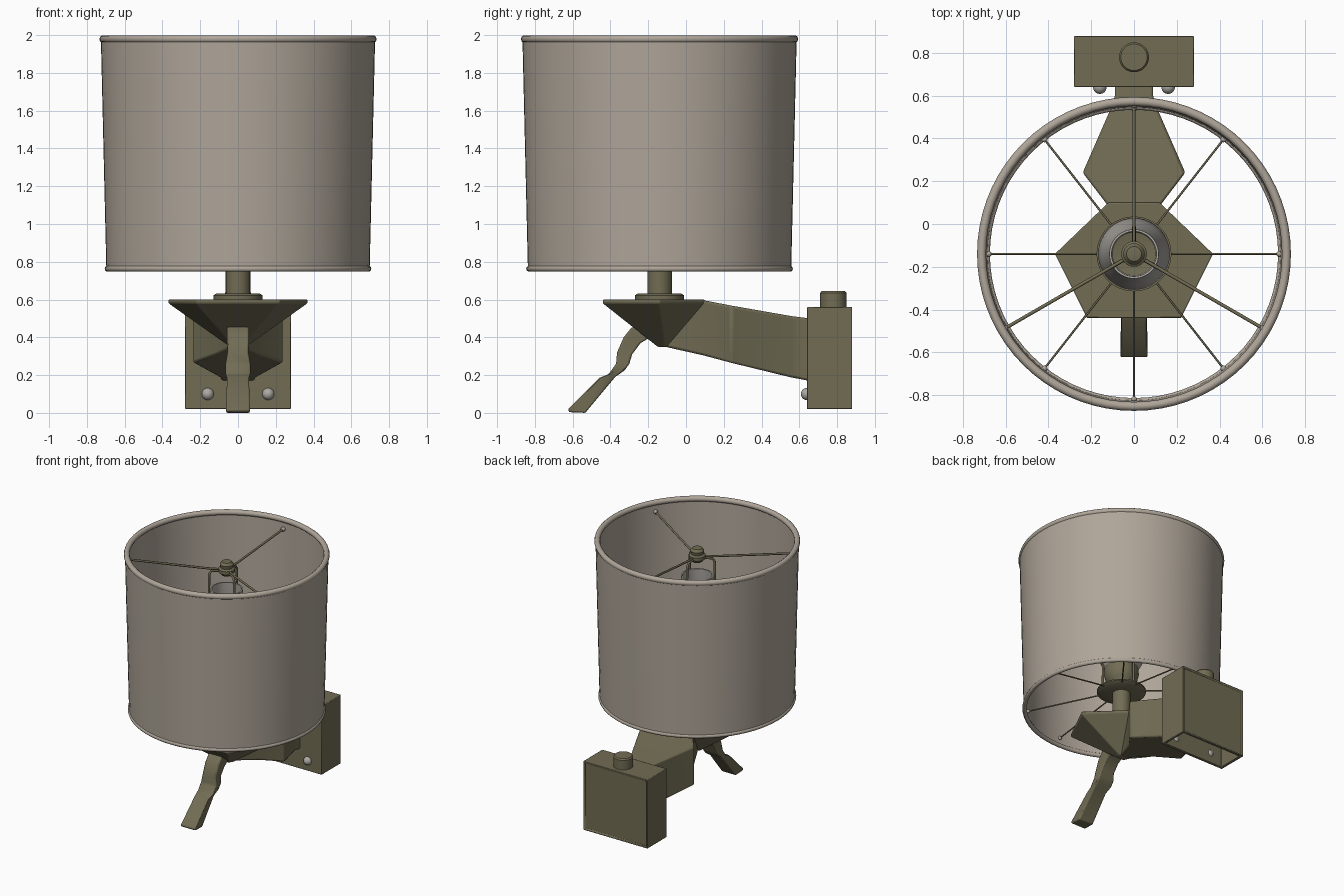
import bpy, bmesh, math
from mathutils import Vector

cube = bpy.data.objects.get("Cube")
if cube:
    bpy.data.objects.remove(cube, do_unlink=True)

CY = -0.14  # y of the lamp axis


def material(name, colour):
    m = bpy.data.materials.new(name)
    m.use_nodes = True
    m.diffuse_color = (*colour, 1)
    m.node_tree.nodes["Principled BSDF"].inputs["Base Color"].default_value = (*colour, 1)
    return m


olive = material("olive metal", (0.165, 0.15, 0.088))
linen = material("warm linen", (0.43, 0.38, 0.32))
grey = material("pale grey", (0.42, 0.40, 0.37))


def finish(name, bm, mat, angle=30, bevel=0):
    bmesh.ops.recalc_face_normals(bm, faces=bm.faces)
    mesh = bpy.data.meshes.new(name)
    bm.to_mesh(mesh)
    bm.free()
    ob = bpy.data.objects.new(name, mesh)
    bpy.context.collection.objects.link(ob)
    mesh.materials.append(mat)
    if bevel:
        mod = ob.modifiers.new("soft edges", 'BEVEL')
        mod.width, mod.segments, mod.limit_method = bevel, 2, 'ANGLE'
    bpy.ops.object.select_all(action='DESELECT')
    ob.select_set(True)
    bpy.context.view_layer.objects.active = ob
    bpy.ops.object.shade_smooth_by_angle(angle=math.radians(angle))
    return ob


def lathe(name, profile, mat, closed=False, steps=48, centre=(0, CY), angle=35):
    """Spin (radius, z) points around a vertical axis."""
    bm = bmesh.new()
    vs = [bm.verts.new((centre[0] + r, centre[1], z)) for r, z in profile]
    edges = [bm.edges.new(p) for p in zip(vs, vs[1:])]
    if closed:
        edges.append(bm.edges.new((vs[-1], vs[0])))
    bmesh.ops.spin(bm, geom=vs + edges, cent=(*centre, 0), axis=(0, 0, 1),
                   angle=math.tau, steps=steps, use_merge=True)
    bmesh.ops.remove_doubles(bm, verts=bm.verts, dist=1e-5)
    return finish(name, bm, mat, angle)


def loft(name, rings, mat, bevel=0, angle=30):
    """Skin equal-length rings of points and cap both ends."""
    bm = bmesh.new()
    rows = [[bm.verts.new(p) for p in ring] for ring in rings]
    n = len(rows[0])
    for a, b in zip(rows, rows[1:]):
        for i in range(n):
            j = (i + 1) % n
            bm.faces.new((a[i], a[j], b[j], b[i]))
    bm.faces.new(rows[0])
    bm.faces.new(rows[-1])
    return finish(name, bm, mat, angle, bevel)


def wire(name, points, radius, mat):
    curve = bpy.data.curves.new(name, 'CURVE')
    curve.dimensions = '3D'
    curve.bevel_depth, curve.bevel_resolution = radius, 1
    curve.use_fill_caps = True
    spline = curve.splines.new('POLY')
    spline.points.add(len(points) - 1)
    for p, co in zip(spline.points, points):
        p.co = (*co, 1)
    curve.materials.append(mat)
    ob = bpy.data.objects.new(name, curve)
    bpy.context.collection.objects.link(ob)


def ball(name, centre, radius, mat, scale=(1, 1, 1)):
    bm = bmesh.new()
    bmesh.ops.create_uvsphere(bm, u_segments=16, v_segments=10, radius=radius)
    bmesh.ops.scale(bm, vec=scale, verts=bm.verts)
    bmesh.ops.translate(bm, vec=centre, verts=bm.verts)
    finish(name, bm, mat, 60)


def polar(r, degrees, z):
    a = math.radians(degrees)
    return (r * math.cos(a), CY + r * math.sin(a), z)


# Drum shade with rolled rims
lathe("shade", [(0.697, 0.76), (0.726, 1.985), (0.714, 1.985), (0.685, 0.76)],
      linen, closed=True, steps=72)
for name, radius, z, thick in (("top_rim", 0.713, 1.979, 0.021), ("bottom_rim", 0.69, 0.763, 0.016)):
    ring = [(radius + thick * math.cos(k * math.pi / 5), z + thick * math.sin(k * math.pi / 5))
            for k in range(10)]
    lathe(name, ring, linen, closed=True, steps=72, angle=60)

# Shade carrier: three upper spokes with legs, eight lower spokes
for i, a in enumerate((90, -30, -150)):
    wire(f"upper_spoke_{i}", [polar(0.02, a, 1.86), polar(0.15, a, 1.865), polar(0.70, a, 1.91)], 0.008, olive)
    wire(f"carrier_leg_{i}", [polar(0.03, a, 1.85), polar(0.11, a, 1.845), polar(0.125, a, 1.82),
                              polar(0.135, a, 0.89)], 0.009, olive)
    ball(f"upper_spoke_tip_{i}", polar(0.70, a, 1.91), 0.017, linen)
for i, a in enumerate((0, 52, 90, 128, 180, 232, 270, 308)):
    wire(f"lower_spoke_{i}", [polar(0.15, a, 0.89), polar(0.68, a, 0.82)], 0.005, olive)
    ball(f"lower_spoke_tip_{i}", polar(0.68, a, 0.82), 0.014, linen)
lathe("finial", [(0, 1.82), (0.035, 1.82), (0.06, 1.845), (0.06, 1.87), (0.045, 1.88),
                 (0.05, 1.905), (0.035, 1.925), (0, 1.93)], olive, steps=24)

# Stem, drip plate, holder bowl and glass chimney
lathe("stem", [(0, 0.59), (0.13, 0.59), (0.13, 0.622), (0.115, 0.632), (0.065, 0.632),
               (0.065, 0.88), (0, 0.88)], olive)
lathe("drip_plate", [(0, 0.88), (0.15, 0.88), (0.175, 0.895), (0.175, 0.905), (0, 0.905)], olive)
lathe("holder_bowl", [(0.05, 0.90), (0.07, 0.94), (0.11, 0.98), (0.125, 1.04), (0.12, 1.1),
                      (0.105, 1.1), (0.10, 1.0), (0, 0.98)], olive)
lathe("socket", [(0, 0.97), (0.06, 0.97), (0.06, 1.25), (0.045, 1.27), (0, 1.27)], olive, steps=24)
lathe("chimney", [(0.11, 1.07), (0.15, 1.14), (0.168, 1.23), (0.15, 1.35), (0.125, 1.5), (0.115, 1.71),
                  (0.105, 1.71), (0.115, 1.5), (0.14, 1.35), (0.158, 1.23), (0.14, 1.14), (0.10, 1.07)],
      grey, closed=True, angle=60)

# Five-sided seat tapering to a point underneath
seat = [(-0.22, -0.44), (0.22, -0.44), (0.37, -0.14), (0.12, 0.10), (-0.12, 0.10), (-0.37, -0.14)]
tip = Vector((0, -0.11))


def seat_ring(scale, z):
    return [(*(tip + (Vector(p) - tip) * scale), z) for p in seat]


loft("seat", [seat_ring(0.12, 0.35), seat_ring(1, 0.58), seat_ring(1, 0.60)], olive, bevel=0.006)

# Faceted arm: y, half width, underside, top
sections = [(-0.11, 0.03, 0.35, 0.40), (0.09, 0.125, 0.305, 0.597), (0.24, 0.24, 0.265, 0.568),
            (0.56, 0.10, 0.187, 0.512), (0.60, 0.09, 0.18, 0.507), (0.66, 0.09, 0.168, 0.50)]
loft("arm", [[(-w, y, lo), (w, y, lo), (w, y, hi), (-w, y, hi)] for y, w, lo, hi in sections],
     olive, bevel=0.012)

# Curved pull handle: front/back outline points matched along its length
front = [(-0.24, 0.47), (-0.29, 0.45), (-0.33, 0.40), (-0.365, 0.32), (-0.37, 0.26), (-0.41, 0.205),
         (-0.46, 0.185), (-0.625, 0.02), (-0.62, 0.004)]
back = [(-0.12, 0.41), (-0.19, 0.40), (-0.24, 0.37), (-0.285, 0.31), (-0.30, 0.26), (-0.325, 0.225),
        (-0.375, 0.19), (-0.525, 0.01), (-0.53, 0)]
widths = [0.055, 0.058, 0.058, 0.056, 0.066, 0.066, 0.058, 0.063, 0.063]
loft("handle", [[(-w, *f), (w, *f), (w, *b), (-w, *b)] for f, b, w in zip(front, back, widths)],
     olive, bevel=0.008, angle=40)

# Wall box, hollow from below, with a slightly sunken back panel
bm = bmesh.new()
bmesh.ops.create_cube(bm, size=1)
bmesh.ops.scale(bm, vec=(0.56, 0.24, 0.54), verts=bm.verts)
bmesh.ops.translate(bm, vec=(0, 0.76, 0.29), verts=bm.verts)
bm.normal_update()
for axis, sign, rim, depth in ((2, -1, 0.03, 0.2), (1, 1, 0.02, 0.008)):
    face = max(bm.faces, key=lambda f: sign * f.normal[axis])
    bmesh.ops.inset_region(bm, faces=[face], thickness=rim)
    move = Vector((0, 0, 0))
    move[axis] = -sign * depth
    new = bmesh.ops.extrude_face_region(bm, geom=[face])["geom"]
    bmesh.ops.translate(bm, vec=move, verts=[v for v in new if isinstance(v, bmesh.types.BMVert)])
    if face.is_valid:
        bmesh.ops.delete(bm, geom=[face], context='FACES_ONLY')
finish("wall_box", bm, olive, bevel=0.008)

# Knob on the box and front screws
lathe("box_knob", [(0, 0.55), (0.07, 0.55), (0.07, 0.635), (0.062, 0.645), (0, 0.645)],
      olive, steps=32, centre=(0, 0.78))
for side, x in (("right", -0.16), ("left", 0.16)):
    ball(f"{side}_screw", (x, 0.64, 0.10), 0.032, grey)
